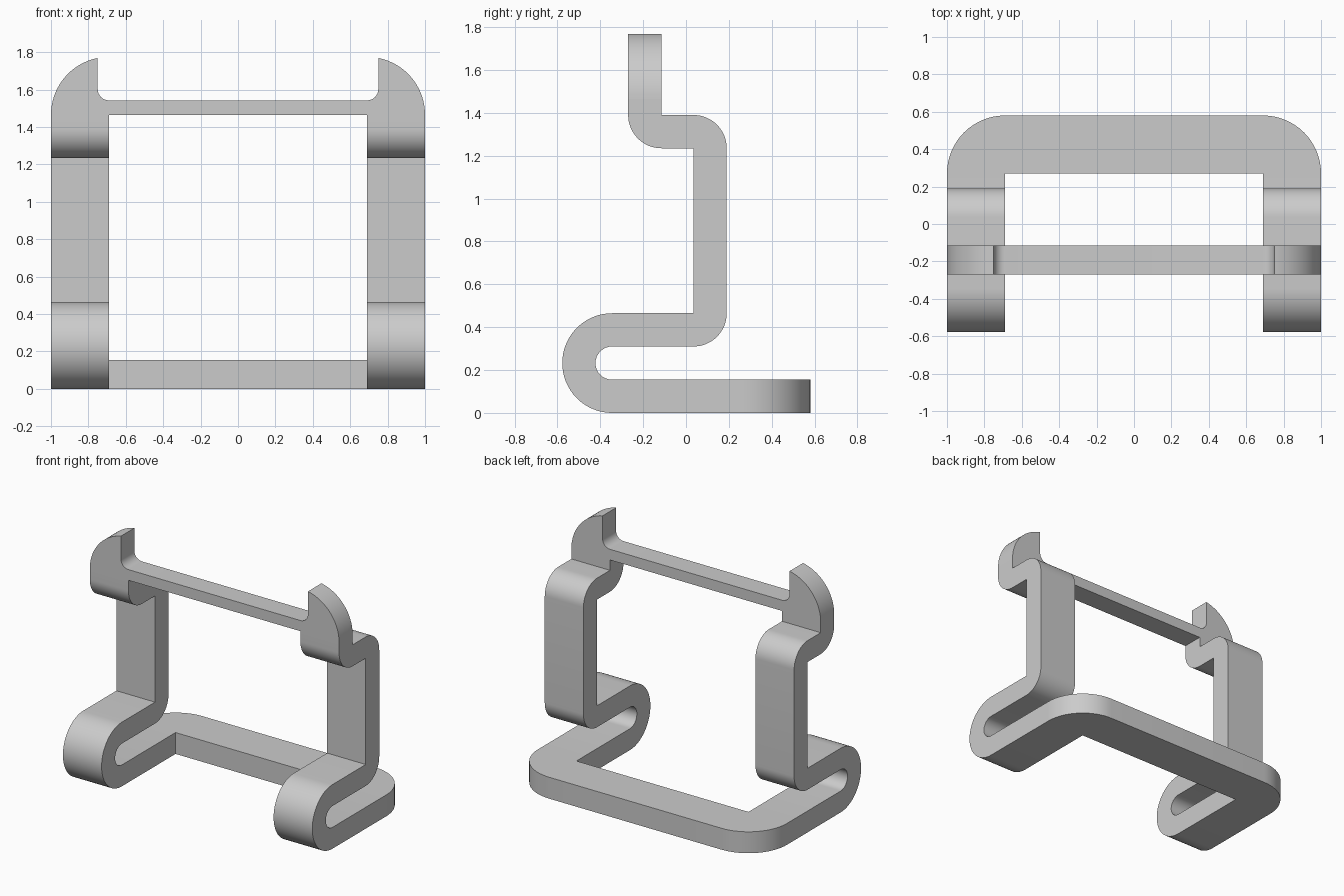
import bpy
import bmesh
from math import cos, sin, radians, sqrt
from mathutils import Vector

if "Cube" in bpy.data.objects:
    bpy.data.objects.remove(bpy.data.objects["Cube"])

T = 0.155                      # band thickness
R = 0.31                       # big corner radius and leg width
INNER, OUTER = 0.69, 1.0       # leg sides in x
BACK = 0.035                   # front face of the upright
BEND_Y, BEND_Z = -0.345, 1.5 * T
BASE_Y = 0.27                  # where the legs meet the rear bar
TOP_Z = 1.465                  # where the legs meet the top frame
LOW, HIGH = 3 * T, 1.235       # ends of the upright
HOOK_Y = BACK - 0.15           # rear face of the top frame
FRONT_Y = HOOK_Y - T
HOOK_Y, FRONT_Y = -0.115, -0.27

grey = bpy.data.materials.new("plain grey")
grey.use_nodes = True
colour = (0.6, 0.6, 0.6, 1)
grey.diffuse_color = colour
grey.node_tree.nodes["Principled BSDF"].inputs["Base Color"].default_value = colour


def arc(cx, cy, r, start, end, steps=16):
    """Points along a circular arc, angles in degrees."""
    angles = [radians(start + (end - start) * i / steps) for i in range(steps + 1)]
    return [(cx + r * cos(a), cy + r * sin(a)) for a in angles]


def extrude(name, profile, place, low, high):
    """Sweep a closed 2D profile between two depths."""
    bm = bmesh.new()
    face = bm.faces.new([bm.verts.new(place(u, v, low)) for u, v in profile])
    swept = bmesh.ops.extrude_face_region(bm, geom=[face])["geom"]
    shift = Vector(place(0, 0, high)) - Vector(place(0, 0, low))
    bmesh.ops.translate(bm, vec=shift, verts=[g for g in swept if isinstance(g, bmesh.types.BMVert)])
    bmesh.ops.recalc_face_normals(bm, faces=bm.faces)
    mesh = bpy.data.meshes.new(name)
    bm.to_mesh(mesh)
    bm.free()
    mesh.materials.append(grey)
    obj = bpy.data.objects.new(name, mesh)
    bpy.context.collection.objects.link(obj)
    bpy.ops.object.select_all(action="DESELECT")
    obj.select_set(True)
    bpy.context.view_layer.objects.active = obj
    bpy.ops.object.shade_smooth_by_angle(angle=radians(30))
    return obj


def mirrored(points):
    """Complete a right-hand outline with its mirror image."""
    return points + [(-u, v) for u, v in reversed(points)]


# Bent side bands: foot, front loop, upright and stepped neck
leg = [(BASE_Y, T)]
leg += arc(BEND_Y, BEND_Z, T / 2, 270, 90)
leg += arc(BACK, LOW, T, -90, 0)
leg += arc(BACK, HIGH, T, 0, 90)
leg += [(HOOK_Y, HIGH + T), (HOOK_Y, TOP_Z), (FRONT_Y, TOP_Z)]
leg += arc(HOOK_Y, HIGH + T, T, 180, 270)
leg += [(BACK, HIGH), (BACK, LOW)]
leg += arc(BEND_Y, BEND_Z, 1.5 * T, 90, 270, 32)
leg += [(BASE_Y, 0)]
for name, low, high in (("left_leg", INNER, OUTER), ("right_leg", -OUTER, -INNER)):
    extrude(name, leg, lambda u, v, d: (d, u, v), low, high)

# Rear base bar with rounded outer corners
base = mirrored([(INNER, BASE_Y)] + arc(INNER, BASE_Y, R, 0, 90))
extrude("base_bar", base, lambda u, v, d: (u, v, d), 0, T)

# Top rail with the two upright hooks
tip, fillet = 0.75, 0.06
hook = [(INNER, TOP_Z)]
hook += [p for p in arc(INNER, TOP_Z, R, 0, 90, 24) if p[0] > tip]
hook += [(tip, TOP_Z + sqrt(R**2 - (tip - INNER)**2))]
hook += arc(tip - fillet, TOP_Z + T / 2 + fillet, fillet, 0, -90, 10)
extrude("top_rail", mirrored(hook), lambda u, v, d: (u, d, v), FRONT_Y, HOOK_Y)
